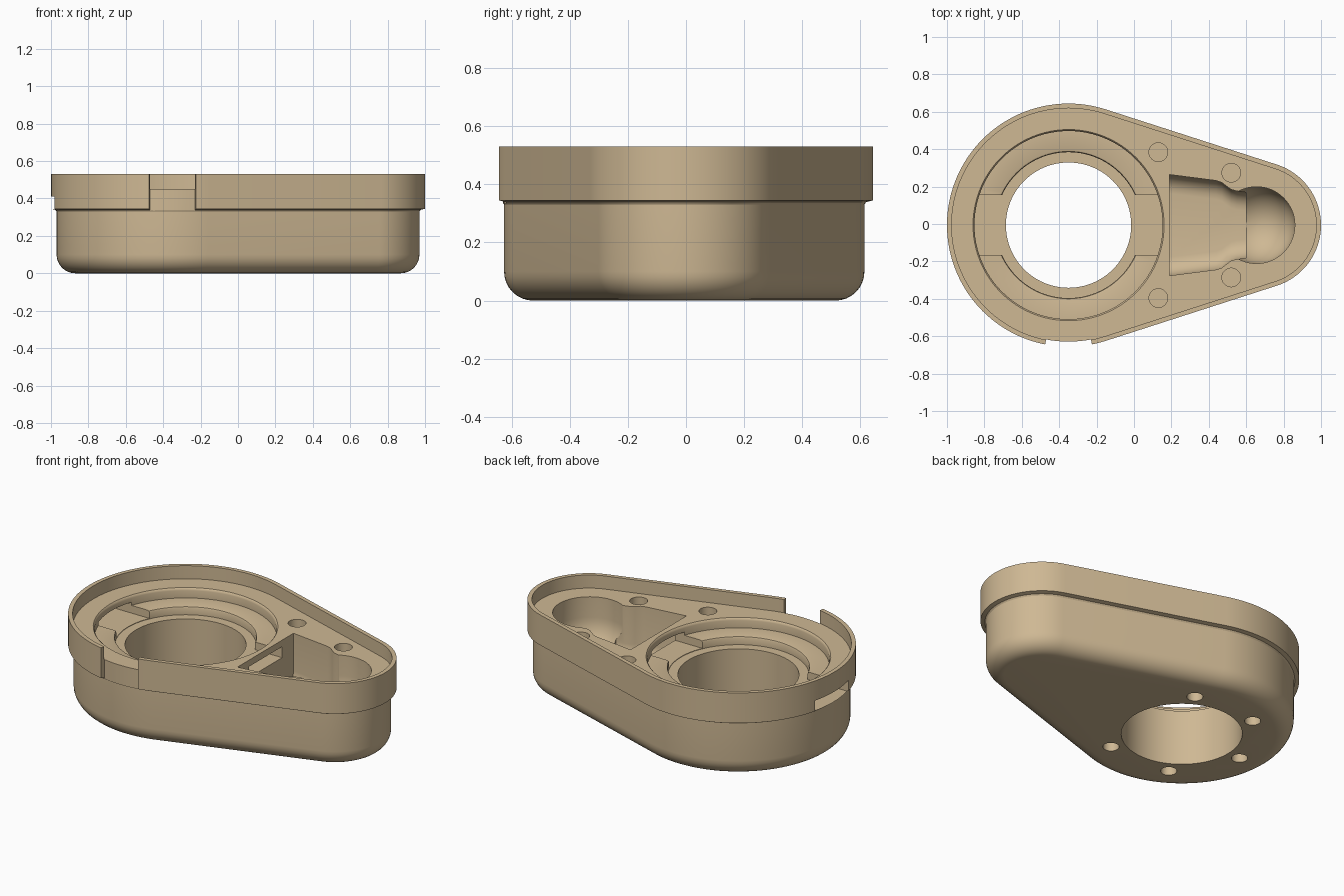
import bpy, bmesh, math

if "Cube" in bpy.data.objects:
    bpy.data.objects.remove(bpy.data.objects["Cube"])

CX, CY = -0.35, -0.006      # centre of the large round end
SX = 0.66                   # centre of the small round end
R_BIG, R_SMALL = 0.65, 0.34
TAU = math.tau

tan_mat = bpy.data.materials.new("tan plastic")
tan_mat.diffuse_color = (0.62, 0.48, 0.295, 1)
tan_mat.use_nodes = True
tan_mat.node_tree.nodes["Principled BSDF"].inputs["Base Color"].default_value = tan_mat.diffuse_color


def make(name, bm):
    bmesh.ops.recalc_face_normals(bm, faces=bm.faces)
    me = bpy.data.meshes.new(name)
    bm.to_mesh(me)
    bm.free()
    ob = bpy.data.objects.new(name, me)
    bpy.context.collection.objects.link(ob)
    me.materials.append(tan_mat)
    return ob


def loft(name, rings, closed=False):
    """Skin equal-length rings; cap both ends unless the loft closes on itself."""
    bm = bmesh.new()
    vs = [[bm.verts.new(p) for p in ring] for ring in rings]
    n = len(vs[0])
    for a, b in zip(vs, vs[1:] + vs[:1] if closed else vs[1:]):
        for i in range(n):
            j = (i + 1) % n
            bm.faces.new((a[i], a[j], b[j], b[i]))
    if not closed:
        bm.faces.new(vs[0])
        bm.faces.new(vs[-1])
    return make(name, bm)


def outline(inset, z):
    """Teardrop outline: two arcs joined by tangent lines."""
    t = math.acos((R_BIG - R_SMALL) / (SX - CX))
    pts = []
    for cx, r, a0, a1, n in ((SX, R_SMALL, -t, t, 40), (CX, R_BIG, t, TAU - t, 72)):
        for i in range(n + 1):
            a = a0 + (a1 - a0) * i / n
            pts.append((cx + (r - inset) * math.cos(a), CY + (r - inset) * math.sin(a), z))
    return pts


def lathe(name, profile, cx, n=96):
    """Solid of revolution from (radius, z) points."""
    return loft(name, [[(cx + r * math.cos(TAU * i / n), CY + r * math.sin(TAU * i / n), z)
                        for i in range(n)] for r, z in profile])


def cut(cutter):
    m = housing.modifiers.new(cutter.name, "BOOLEAN")
    m.operation = "DIFFERENCE"
    m.solver = "EXACT"
    m.object = cutter
    cutter.hide_render = True
    cutter.hide_viewport = False
    cutters.append(cutter)


cutters = []

# Housing: rounded bottom edge, wall, overhanging lip and sunken top floor
profile = []
for i in range(9):
    a = math.pi / 2 * i / 8
    profile.append((0.03 + 0.1 * (1 - math.sin(a)), 0.1 * (1 - math.cos(a))))
profile += [(0.03, 0.33), (0.024, 0.339), (0.012, 0.342), (0.0, 0.345),
            (0.0, 0.53), (0.025, 0.53), (0.025, 0.45)]
housing = loft("housing", [outline(d, z) for d, z in profile])

# Stepped round opening with softened rims
cut(lathe("opening_cutter", [(0.335, -0.1), (0.335, 0.34), (0.39, 0.34), (0.39, 0.378),
                             (0.394, 0.387), (0.402, 0.39), (0.503, 0.39), (0.503, 0.435),
                             (0.506, 0.445), (0.513, 0.452), (0.513, 0.6)], CX))

# Keyhole pocket: round-bottomed well ...
well = [(0.205, 0.6)]
for i in range(13):
    a = math.pi / 2 * i / 12 * 0.98
    well.append((0.205 * math.cos(a), 0.325 - 0.205 * math.sin(a)))
cut(lathe("well_cutter", well, SX - 0.005, 64))

# ... and flared bay narrowing into it
half = [(0.19, 0.27), (0.44, 0.238), (0.47, 0.228), (0.495, 0.208),
        (0.52, 0.19), (0.55, 0.182), (0.6, 0.175)]
bay = []
for dy, z in [(0, 0.6)] + [(0.1 * (1 - math.cos(k * math.pi / 12)),
                            0.22 - 0.1 * math.sin(k * math.pi / 12)) for k in range(7)]:
    bay.append([(x, CY + y - dy, z) for x, y in half]
               + [(x, CY - y + dy, z) for x, y in reversed(half)])
cut(loft("bay_cutter", bay))

# Flat channel from the left wall through the opening into the bay
cut(loft("channel_cutter", [[(x, CY - 0.16, z), (x, CY + 0.16, z)] +
                            [(x2, CY + 0.16, z), (x2, CY - 0.16, z)]
                            for x, x2, z in ((-1.1, 0.3, 0.343), (-1.1, 0.3, 0.41))]))

# Gap in the lip at the front
gap = [(0.623, 0.325), (0.75, 0.325), (0.75, 0.6), (0.55, 0.6), (0.55, 0.4505), (0.623, 0.4505)]
arcs = [math.radians(258.9 + 22.2 * i / 8) for i in range(9)]
cut(loft("gap_cutter", [[(CX + r * math.cos(a), CY + r * math.sin(a), z) for r, z in gap]
                        for a in arcs]))


def drill(name, x, y, z0, z1, r):
    cut(loft(name, [[(x + r * math.cos(TAU * i / 32), y + r * math.sin(TAU * i / 32), z)
                     for i in range(32)] for z in (z0, z1)]))


# Pin holes in the top floor
for x, y in ((0.13, 0.39), (0.52, 0.28)):
    for s in (1, -1):
        drill("pin_hole_cutter", x, CY + s * y, 0.3, 0.6, 0.05)

# Five screw holes around the opening underneath
for k in range(1, 6):
    a = k * math.pi / 3
    drill("screw_hole_cutter", CX + 0.417 * math.cos(a), CY + 0.417 * math.sin(a),
          -0.1, 0.1, 0.045)

# Bake the cuts, drop the cutters, smooth the curved faces
bpy.context.view_layer.update()
baked = bpy.data.meshes.new_from_object(
    housing.evaluated_get(bpy.context.evaluated_depsgraph_get()))
housing.modifiers.clear()
housing.data = baked
for c in cutters:
    bpy.data.objects.remove(c)
bpy.context.view_layer.objects.active = housing
housing.select_set(True)
bpy.ops.object.shade_smooth_by_angle(angle=math.radians(30))
